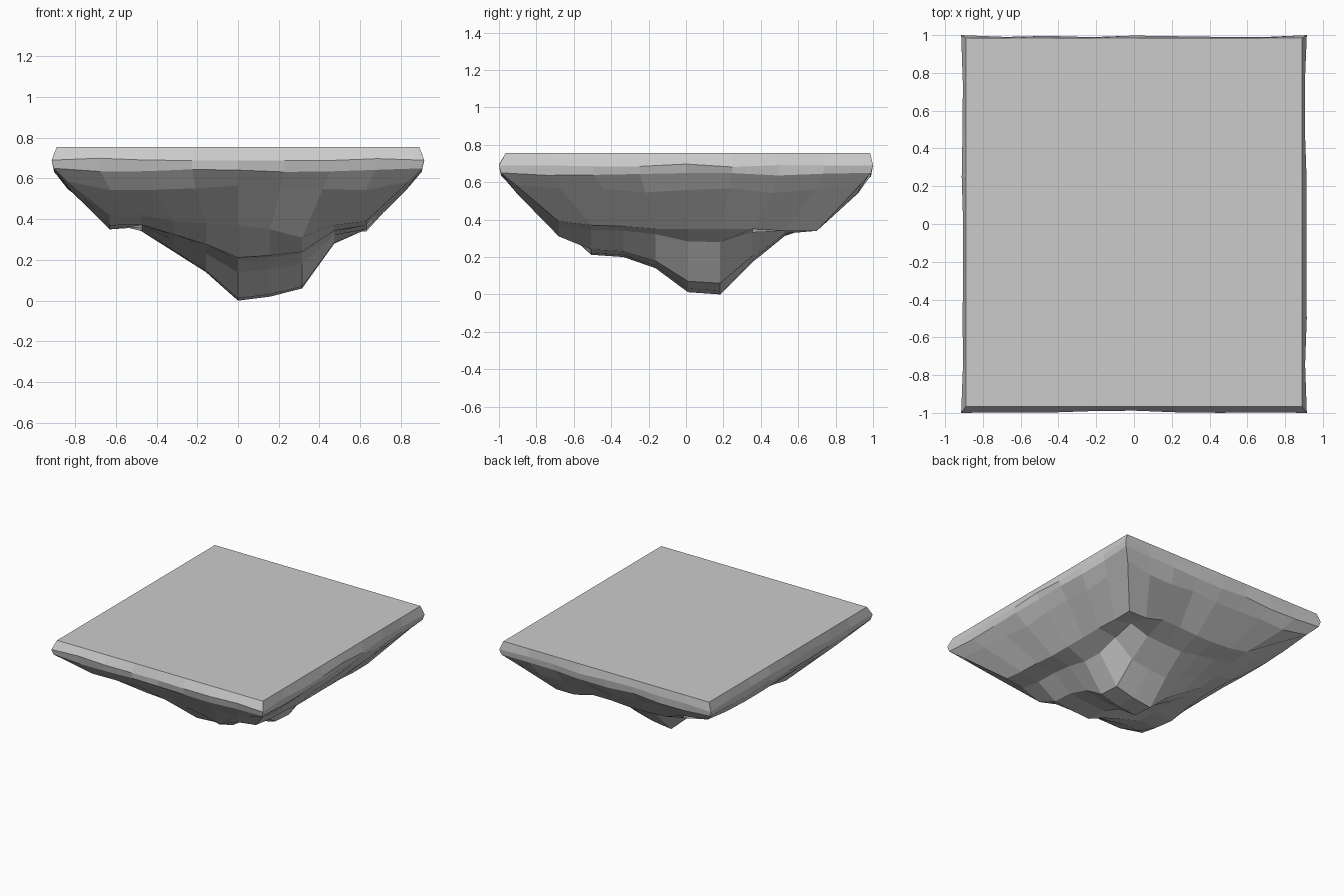
import bpy, bmesh, random

if "Cube" in bpy.data.objects:
    bpy.data.objects.remove(bpy.data.objects["Cube"])

random.seed(4)
N = 8

# Perimeter grid indices, counter-clockwise seen from above
rim = ([(i, 0) for i in range(N)] + [(N, j) for j in range(N)] +
       [(N - i, N) for i in range(N)] + [(0, N - j) for j in range(N)])

# Depth profiles of the rocky point across x and y (multiplied together)
px = [0, .15, .40, .65, 1, .95, .85, .30, 0]
py = [0, .47, .50, .65, .97, 1, .57, .22, 0]

# Heights along the edges of the underside cap
front = [.42, .42, .39, .38, .37, .35, .31, .37, .39]
back = [.50, .41, .38, .37, .37, .38, .38, .34, .34]
left = [.42, .37, .35, .38, .40, .40, .39, .44, .50]
right = [.39, .37, .365, .35, .35, .35, .35, .34, .34]

bm = bmesh.new()


def cap_height(i, j):
    if j in (0, N):
        return (front if j == 0 else back)[i]
    if i in (0, N):
        return (left if i == 0 else right)[j]
    return .40 * (1 - px[i] * py[j])


def point(i, j, hx, hy, z, cy=0.0):
    return bm.verts.new(((2 * i / N - 1) * hx, (2 * j / N - 1) * hy + cy, z))


# Underside cap: grid pulled down into a jagged point
cap = {(i, j): point(i, j, .63, .69, cap_height(i, j), .01)
       for i in range(N + 1) for j in range(N + 1)}
for i in range(N):
    for j in range(N):
        bm.faces.new([cap[i, j], cap[i, j + 1], cap[i + 1, j + 1], cap[i + 1, j]])

# Sloping sides and rim: half width, half depth, height, roughness, y shift, corner lift
rings = [(.84, .92, .555, .02, .01, .03), (.905, .99, .64, .012, 0, .01),
         (.915, 1.0, .69, .012, 0, 0), (.89, .975, .755, 0, .01, 0)]
prev = [cap[k] for k in rim]
for hx, hy, z, rough, cy, lift in rings:
    cur = []
    for i, j in rim:
        corner = i in (0, N) and j in (0, N)
        s = 1 if corner else 1 - random.uniform(0, rough)
        dz = lift if corner else random.uniform(-rough, rough) * .8
        cur.append(point(i, j, hx * s, hy * s, z + dz, cy))
    for k in range(len(rim)):
        n = (k + 1) % len(rim)
        bm.faces.new([prev[k], prev[n], cur[n], cur[k]])
    prev = cur

# Flat top
bm.faces.new(prev)
bmesh.ops.recalc_face_normals(bm, faces=bm.faces)

mesh = bpy.data.meshes.new("floating_island")
bm.to_mesh(mesh)
bm.free()
bpy.context.collection.objects.link(bpy.data.objects.new("floating_island", mesh))
